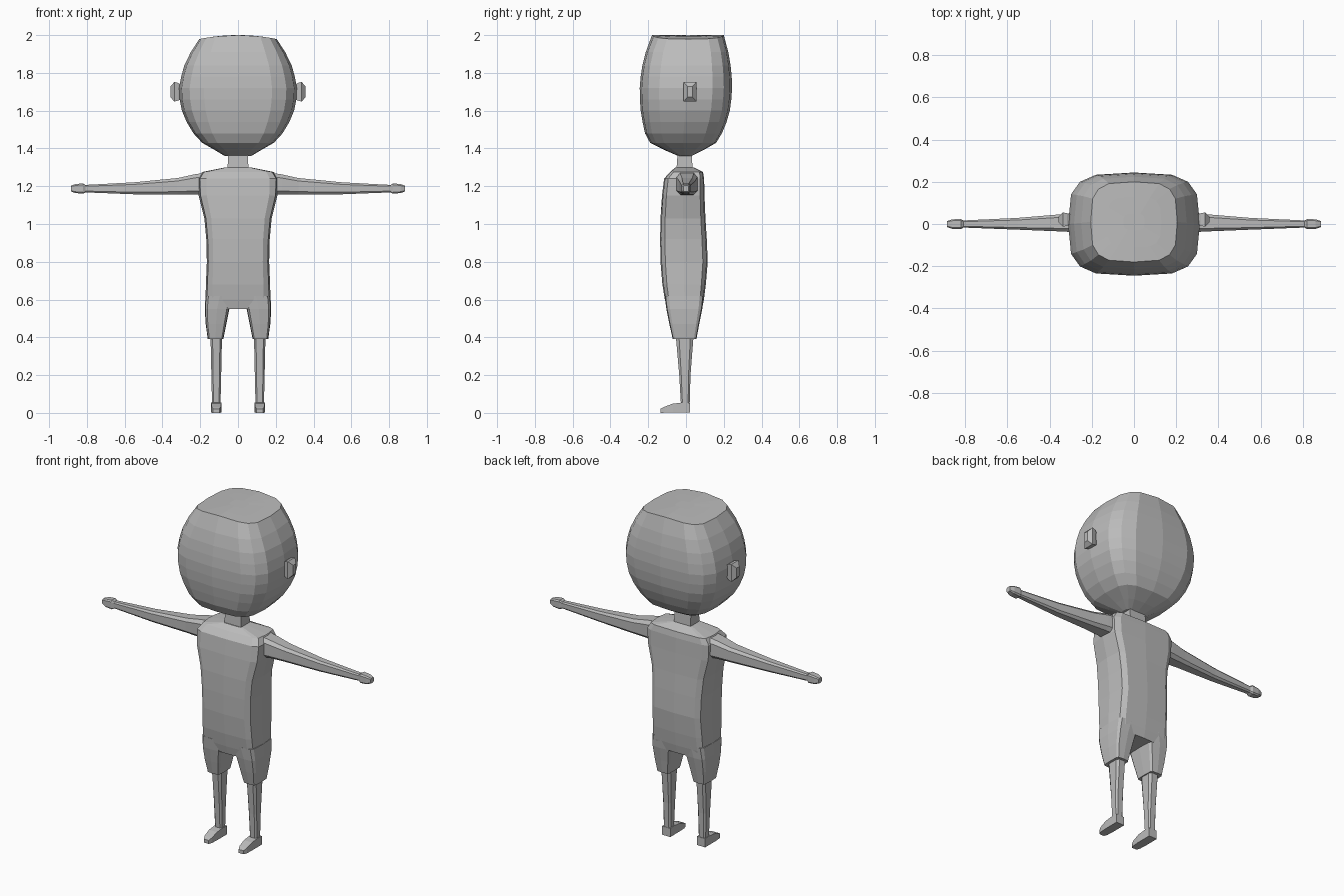
import bpy, bmesh, math

cube = bpy.data.objects.get("Cube")
if cube:
    bpy.data.objects.remove(cube, do_unlink=True)

grey = bpy.data.materials.new("plain grey")
grey.use_nodes = True
GREY = (0.5, 0.5, 0.5, 1)
grey.diffuse_color = GREY
grey.node_tree.nodes["Principled BSDF"].inputs["Base Color"].default_value = GREY

# Where the two section directions and the run of a loft point
AXES = {"z": lambda a, b, t: (a, b, t),
        "x": lambda a, b, t: (t, a, b),
        "y": lambda a, b, t: (a, t, b)}


def section(a0, a1, b0, b1, power, count, turn):
    """Rounded rectangle that fills the given bounds."""
    points = []
    for i in range(count):
        ang = math.tau * (i + turn) / count
        c, s = math.cos(ang), math.sin(ang)
        u = math.copysign(abs(c) ** (2 / power), c) if abs(c) > 1e-6 else 0
        v = math.copysign(abs(s) ** (2 / power), s) if abs(s) > 1e-6 else 0
        points.append(((a0 + a1 + u * (a1 - a0)) / 2, (b0 + b1 + v * (b1 - b0)) / 2))
    return points


def loft(name, axis, rows, power=6, count=12, turn=0, mirror=False, shape=None):
    """Skin rows of (position, a0, a1, b0, b1) into a closed flat-shaded part."""
    bm = bmesh.new()
    rings = [[bm.verts.new(AXES[axis](a, b, row[0]))
              for a, b in section(*row[1:], power, count, turn)] for row in rows]
    for low, high in zip(rings, rings[1:]):
        for i in range(count):
            j = (i + 1) % count
            bm.faces.new((low[i], low[j], high[j], high[i]))
    bm.faces.new(rings[0])
    bm.faces.new(rings[-1])
    if shape:
        for v in bm.verts:
            shape(v)
    bmesh.ops.recalc_face_normals(bm, faces=bm.faces)
    mesh = bpy.data.meshes.new(name)
    bm.to_mesh(mesh)
    bm.free()
    mesh.materials.append(grey)
    ob = bpy.data.objects.new(name, mesh)
    bpy.context.collection.objects.link(ob)
    if mirror:
        ob.modifiers.new("mirror", 'MIRROR')
    return ob


def crown(v):
    # The cut top of the head drops towards both sides
    if v.co.z > 1.99:
        v.co.z -= 0.02 * (v.co.x / 0.2) ** 2


# Head: (height, half width, front, back)
head = [(1.36, .07, -.04, .03), (1.39, .12, -.11, .09), (1.43, .19, -.19, .16),
        (1.48, .236, -.217, .19), (1.54, .272, -.23, .215), (1.6, .297, -.24, .232),
        (1.66, .309, -.244, .24), (1.72, .312, -.245, .244), (1.78, .301, -.24, .242),
        (1.84, .284, -.231, .236), (1.91, .25, -.213, .224), (2, .205, -.18, .2),
        (2, .13, -.11, .13), (2, .05, -.03, .05)]
loft("head", "z", [(z, -w, w, f, b) for z, w, f, b in head],
     power=3.5, count=16, shape=crown)

loft("ear", "x", [(.295, .0, .045, 1.66, 1.735), (.318, -.01, .053, 1.65, 1.75),
                  (.337, -.015, .057, 1.645, 1.755), (.358, .008, .035, 1.67, 1.73)],
     power=12, count=4, turn=.5, mirror=True)

loft("neck", "z", [(1.27, -.06, .06, -.055, .04), (1.4, -.055, .055, -.045, .03)],
     power=10, count=4, turn=.5)

# Torso with flared shoulders
torso = [(.55, .165, -.1, .085), (.6, .172, -.112, .095), (.68, .17, -.125, .105),
         (.8, .165, -.135, .115), (.92, .168, -.137, .11), (1.03, .178, -.135, .103),
         (1.15, .208, -.127, .098), (1.24, .212, -.116, .096), (1.275, .19, -.085, .09),
         (1.3, .065, -.055, .04)]
loft("torso", "z", [(z, -w, w, f, b) for z, w, f, b in torso])

loft("shorts_leg", "z", [(.39, .078, .16, -.07, .055), (.47, .062, .171, -.088, .07),
                         (.55, .046, .176, -.104, .086), (.62, .02, .172, -.113, .094)],
     mirror=True)

loft("arm", "x", [(.17, -.055, .065, 1.15, 1.275), (.23, -.05, .06, 1.154, 1.265),
                  (.32, -.038, .05, 1.154, 1.245), (.55, -.028, .03, 1.156, 1.222),
                  (.82, -.017, .017, 1.167, 1.207)],
     power=4, count=8, turn=.5, mirror=True)

loft("hand", "x", [(.805, -.016, .016, 1.168, 1.206), (.82, -.025, .024, 1.16, 1.216),
                   (.86, -.024, .023, 1.163, 1.212), (.885, -.015, .015, 1.172, 1.203)],
     power=5, count=8, turn=.5, mirror=True)

loft("lower_leg", "z", [(.03, .092, .138, -.027, .02), (.2, .088, .142, -.037, .025),
                        (.42, .083, .147, -.057, .043)],
     power=4, count=8, turn=.5, mirror=True)

loft("foot", "y", [(-.135, .098, .132, 0, .022), (-.115, .09, .14, 0, .033),
                   (-.07, .087, .143, 0, .05), (-.02, .087, .143, 0, .056),
                   (.022, .087, .143, 0, .054)],
     power=14, count=4, turn=.5, mirror=True)
